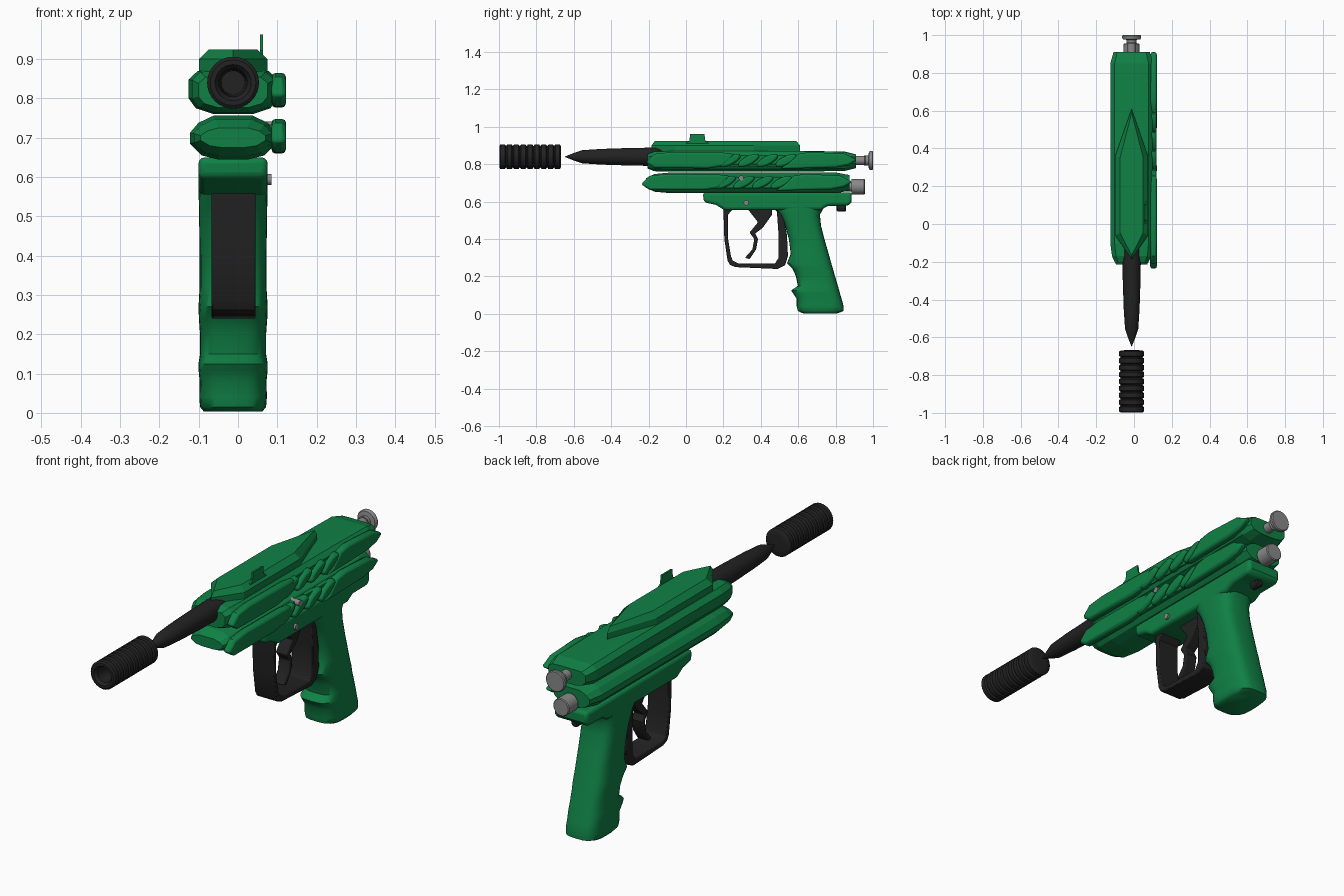
import bpy, bmesh, math

CX = -0.0125  # centre line of the body (side plates push it off x = 0)


def material(name, rgb):
    m = bpy.data.materials.new(name)
    m.diffuse_color = (*rgb, 1)
    return m


GREEN = material("green", (0.005, 0.22, 0.06))
BLACK = material("black", (0.016, 0.016, 0.017))
GREY = material("grey", (0.25, 0.25, 0.25))


def finish(name, bm, mat, angle=35, bevel=0, segments=2):
    bmesh.ops.recalc_face_normals(bm, faces=bm.faces)
    me = bpy.data.meshes.new(name)
    bm.to_mesh(me)
    bm.free()
    me.materials.append(mat)
    ob = bpy.data.objects.new(name, me)
    bpy.context.collection.objects.link(ob)
    if bevel:
        mod = ob.modifiers.new("bevel", 'BEVEL')
        mod.width, mod.segments = bevel, segments
        mod.limit_method, mod.angle_limit = 'ANGLE', math.radians(40)
    if angle:
        bpy.ops.object.select_all(action='DESELECT')
        bpy.context.view_layer.objects.active = ob
        ob.select_set(True)
        bpy.ops.object.shade_smooth_by_angle(angle=math.radians(angle))
    return ob


def loft(name, rings, mat, **kw):
    """Skin a list of equal-length point rings and cap both ends."""
    bm = bmesh.new()
    vs = [[bm.verts.new(p) for p in r] for r in rings]
    n = len(vs[0])
    for a, b in zip(vs, vs[1:]):
        for i in range(n):
            j = (i + 1) % n
            bm.faces.new((a[i], a[j], b[j], b[i]))
    bm.faces.new(vs[0])
    bm.faces.new(vs[-1])
    return finish(name, bm, mat, **kw)


def lathe(name, profile, z, mat, x=CX, n=24, **kw):
    """Turn (y, radius) points round an axis running along y."""
    rings = [[(x + r * math.cos(2 * math.pi * i / n), y,
               z + r * math.sin(2 * math.pi * i / n)) for i in range(n)]
             for y, r in profile]
    return loft(name, rings, mat, **kw)


def slab(name, outline, x0, x1, mat, **kw):
    """Extrude a (y, z) outline across x."""
    return loft(name, [[(x, y, z) for y, z in outline] for x in (x0, x1)], mat, **kw)


def body(name, half, stations, zc, mat):
    """Faceted body: mirrored half section scaled at each (y, sx, sz)."""
    section = half + [(-x, z) for x, z in reversed(half)]
    loft(name, [[(CX + x * sx, y, zc + (z - zc) * sz) for x, z in section]
                for y, sx, sz in stations], mat, angle=0)


# Ribbed muzzle with a bore
ribs = []
for k in range(9):
    y = -0.998 + k * 0.0367
    ribs += [(y, 0.058), (y + 0.006, 0.066), (y + 0.029, 0.066), (y + 0.035, 0.058)]
lathe("muzzle", [(-0.8, 0.03), (-0.985, 0.036), (-0.998, 0.046)] + ribs + [(-0.668, 0.035)],
      0.84, BLACK, n=32)

# Tapered barrel
lathe("barrel", [(-0.648, 0.001), (-0.6, 0.02), (-0.555, 0.035), (-0.45, 0.042),
                 (-0.3, 0.047), (-0.1, 0.05)], 0.84, BLACK, angle=50)

# Upper and lower receiver bodies
body("upper_body", [(0.05, 0.872), (0.09, 0.87), (0.113, 0.848), (0.113, 0.8),
                    (0.095, 0.775), (0.05, 0.76)],
     [(-0.205, 0.78, 0.7), (-0.17, 0.92, 0.95), (-0.1, 1, 1), (0.6, 1, 1),
      (0.85, 1, 0.92), (0.91, 0.85, 0.65)], 0.816, GREEN)
body("lower_body", [(0.05, 0.756), (0.088, 0.738), (0.11, 0.712), (0.11, 0.685),
                    (0.08, 0.655), (0.04, 0.645)],
     [(-0.215, 0.75, 0.45), (-0.17, 0.9, 0.85), (-0.08, 1, 1), (0.8, 1, 1),
      (0.875, 0.85, 0.75)], 0.7, GREEN)

# Raised pointed top rib
rib = [(0, -0.185), (0.087, -0.06), (0.087, 0.36), (0, 0.61), (-0.087, 0.36), (-0.087, -0.06)]
loft("top_rib", [[(CX + x * s, 0.2 + (y - 0.2) * t, z) for x, y in rib]
                 for z, s, t in ((0.85, 1, 1), (0.9, 1, 1), (0.925, 0.7, 0.95))],
     GREEN, angle=0)

# Side plates: a front blade, slanted lobes and a rear blade on each body
front = [(-0.215, -0.01), (-0.17, 0.035), (-0.08, 0.045), (0.2, 0.042), (0.26, 0.034),
         (0.2, -0.03), (0.12, -0.042), (-0.17, -0.04)]
rear = [(0.54, -0.02), (0.6, 0.035), (0.66, 0.045), (0.85, 0.036), (0.915, 0.004),
        (0.87, -0.025), (0.8, -0.038), (0.5, -0.044)]
for level, zc, dy in (("upper", 0.82, 0), ("lower", 0.703, -0.025)):
    for part, shape in (("front", front), ("rear", rear)):
        slab(f"{level}_{part}_blade", [(y + dy, zc + z) for y, z in shape],
             0.085, 0.122, GREEN, bevel=0.011)
    for k in range(4):
        c = 0.235 + dy + 0.1 * k
        lobe = [(c + 0.042 * math.cos(t) + 0.04 * math.sin(t), zc + 0.036 * math.sin(t))
                for t in (2 * math.pi * i / 14 for i in range(14))]
        slab(f"{level}_lobe_{k + 1}", lobe, 0.085, 0.12, GREEN, bevel=0.01)
    # Thin backing strip behind the lobes
    slab(f"{level}_strip", [(-0.1, zc - 0.03), (0.8, zc - 0.03), (0.8, zc + 0.03),
                            (-0.1, zc + 0.03)], 0.08, 0.1, GREEN)

# Grip frame under the bodies
slab("grip_frame", [(0.09, 0.65), (0.095, 0.597), (0.16, 0.583), (0.205, 0.555), (0.48, 0.555),
                    (0.72, 0.555), (0.76, 0.578), (0.87, 0.578), (0.886, 0.6), (0.886, 0.65)],
     CX - 0.088, CX + 0.088, GREEN, bevel=0.016, segments=3)

# Grip with finger ridges: rounded sections (z, front y, back y, half width)
sections = [(0.003, 0.625, 0.81, 0.074), (0.015, 0.598, 0.842, 0.084), (0.04, 0.592, 0.843, 0.086),
            (0.08, 0.592, 0.832, 0.085), (0.11, 0.572, 0.823, 0.088), (0.125, 0.562, 0.819, 0.088),
            (0.15, 0.598, 0.812, 0.084), (0.2, 0.588, 0.797, 0.084), (0.24, 0.57, 0.786, 0.087),
            (0.27, 0.54, 0.777, 0.088), (0.32, 0.56, 0.763, 0.085), (0.4, 0.55, 0.74, 0.085),
            (0.47, 0.53, 0.722, 0.086), (0.53, 0.5, 0.716, 0.087), (0.565, 0.47, 0.735, 0.088),
            (0.6, 0.45, 0.78, 0.087)]
N = 32


def squircle(t):
    c, s = math.cos(t), math.sin(t)
    return (math.copysign(abs(c) ** 0.6, c), math.copysign(abs(s) ** 0.6, s))


loft("grip", [[(CX + hw * u, (f + b) / 2 + (b - f) / 2 * v, z)
               for u, v in (squircle(2 * math.pi * i / N) for i in range(N))]
              for z, f, b, hw in sections], GREEN, angle=50)

# Trigger guard loop
slab("trigger_guard", [(0.2, 0.56), (0.205, 0.4), (0.222, 0.285), (0.235, 0.262), (0.265, 0.25),
                       (0.49, 0.24), (0.53, 0.26), (0.545, 0.31), (0.54, 0.42), (0.515, 0.56),
                       (0.485, 0.56), (0.495, 0.42), (0.495, 0.3), (0.475, 0.268), (0.28, 0.27),
                       (0.25, 0.285), (0.24, 0.31), (0.225, 0.4), (0.225, 0.53), (0.25, 0.56)],
     -0.067, 0.045, BLACK, bevel=0.004)

# Curved trigger
slab("trigger", [(0.33, 0.56), (0.385, 0.49), (0.34, 0.435), (0.365, 0.4), (0.355, 0.345),
                 (0.315, 0.3), (0.34, 0.293), (0.375, 0.345), (0.385, 0.4), (0.37, 0.43),
                 (0.41, 0.46), (0.46, 0.53), (0.46, 0.56)],
     -0.042, 0.018, BLACK, bevel=0.005)

# Rear cocking knob and end plug
lathe("cocking_knob", [(0.86, 0.044), (0.895, 0.044), (0.955, 0.03), (0.96, 0.026), (0.975, 0.026),
                       (0.978, 0.046), (0.984, 0.05), (0.996, 0.05), (1.0, 0.046)][2:],
      0.82, GREY)
lathe("cocking_rod", [(0.86, 0.024), (0.98, 0.024)], 0.82, GREY)
lathe("end_plug", [(0.84, 0.025), (0.885, 0.025), (0.886, 0.042), (0.952, 0.042), (0.956, 0.038)],
      0.68, GREY)

# Small fin sight on the right of the top
slab("sight_fin", [(0.0, 0.885), (0.0, 0.915), (0.018, 0.922), (0.022, 0.962), (0.098, 0.962),
                   (0.104, 0.922), (0.125, 0.91), (0.125, 0.885)], 0.056, 0.064, GREEN)

# Cross pins on the right side and a small screw under the back
for name, y, z, x1 in (("frame_pin", 0.322, 0.594, 0.085), ("body_pin", 0.295, 0.727, 0.122)):
    loft(name, [[(x, y + 0.014 * math.cos(i * math.pi / 8), z + 0.014 * math.sin(i * math.pi / 8))
                 for i in range(16)] for x in (0.05, x1)], GREY)
lathe("rear_screw", [(0.805, 0.012), (0.81, 0.02), (0.85, 0.02), (0.856, 0.014)], 0.567, BLACK, n=16)
